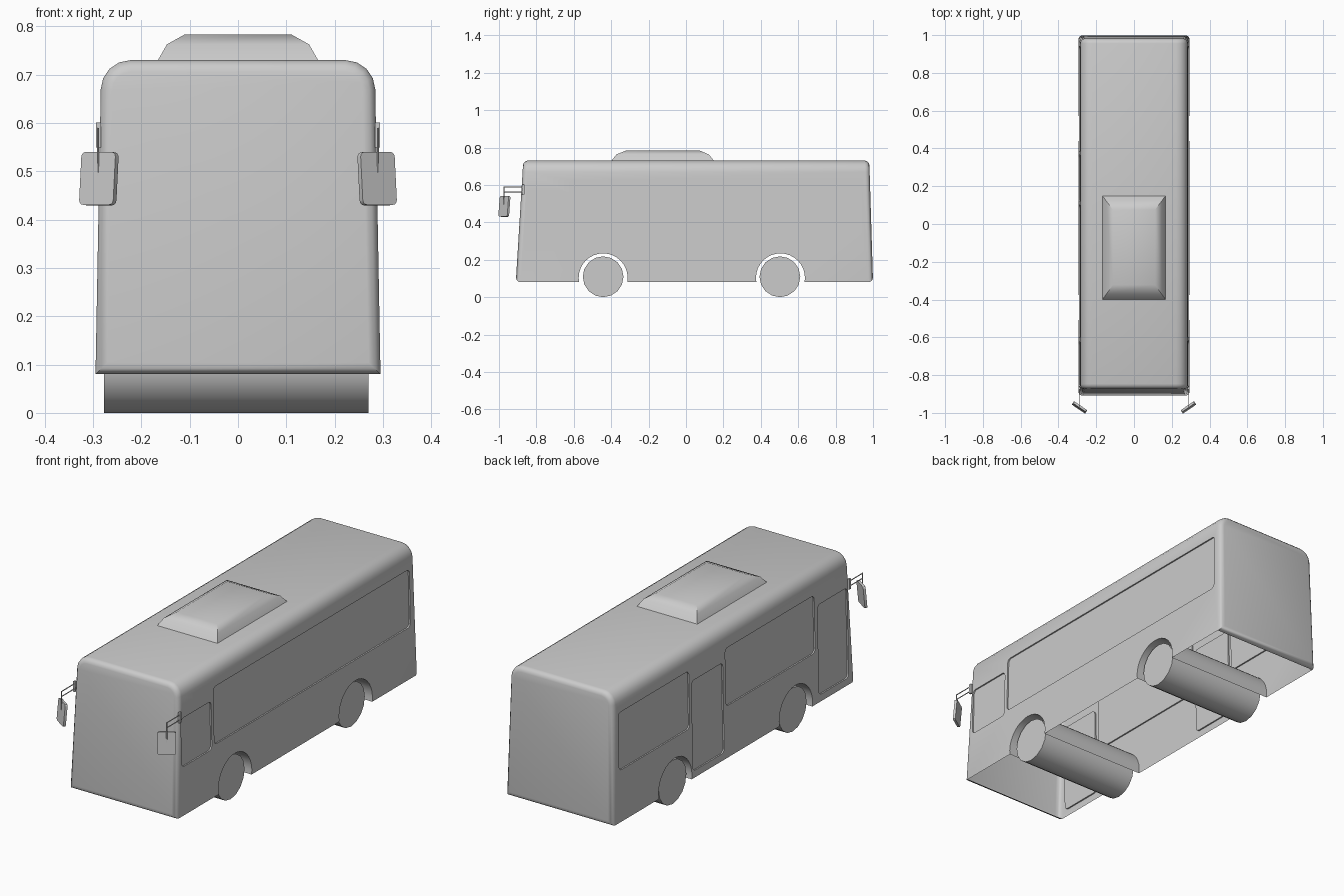
import bpy, bmesh, math
from mathutils import Matrix, Vector

if "Cube" in bpy.data.objects:
    bpy.data.objects.remove(bpy.data.objects["Cube"])


def new_object(name, bm, smooth=30):
    bmesh.ops.recalc_face_normals(bm, faces=bm.faces[:])
    mesh = bpy.data.meshes.new(name)
    bm.to_mesh(mesh)
    bm.free()
    ob = bpy.data.objects.new(name, mesh)
    bpy.context.collection.objects.link(ob)
    if smooth:
        make_smooth(ob, smooth)
    return ob


def make_smooth(ob, angle):
    bpy.ops.object.select_all(action='DESELECT')
    ob.select_set(True)
    bpy.context.view_layer.objects.active = ob
    bpy.ops.object.shade_smooth_by_angle(angle=math.radians(angle))


def loft(rings):
    """Closed solid through rings with equal point counts."""
    bm = bmesh.new()
    loops = [[bm.verts.new(p) for p in ring] for ring in rings]
    n = len(loops[0])
    for a, b in zip(loops, loops[1:]):
        for i in range(n):
            j = (i + 1) % n
            bm.faces.new((a[i], a[j], b[j], b[i]))
    bm.faces.new(loops[0][::-1])
    bm.faces.new(loops[-1])
    return bm


def rect(x, y0, y1, z):
    return [(-x, y0, z), (x, y0, z), (x, y1, z), (-x, y1, z)]


def rounded(a0, a1, b0, b1, r, seg=4):
    pts = []
    for k, (a, b) in enumerate([(a1 - r, b1 - r), (a0 + r, b1 - r),
                                (a0 + r, b0 + r), (a1 - r, b0 + r)]):
        for i in range(seg + 1):
            t = math.pi / 2 * (k + i / seg)
            pts.append((a + r * math.cos(t), b + r * math.sin(t)))
    return pts


def rod(bm, p, q, r):
    p, q = Vector(p), Vector(q)
    d = q - p
    m = Matrix.Translation((p + q) / 2) @ d.to_track_quat('Z', 'Y').to_matrix().to_4x4()
    bmesh.ops.create_cone(bm, cap_ends=True, segments=6, radius1=r, radius2=r,
                          depth=d.length, matrix=m)


def box(bm, size, matrix):
    res = bmesh.ops.create_cube(bm, size=1, matrix=matrix @ Matrix.Diagonal((*size, 1)))
    return res['verts']


def wall_x(z):
    return 0.295 - 0.012 * (z - 0.08) / 0.65


# Body: tapered block, large roof radius, smaller front and rear edge radius
bm = loft([rect(0.295, -0.91, 1.0, 0.08), rect(0.283, -0.87, 0.98, 0.73)])
roof = [e for e in bm.edges if all(v.co.z > 0.7 for v in e.verts)
        and abs(e.verts[0].co.y - e.verts[1].co.y) > 1]
bmesh.ops.bevel(bm, geom=roof, offset=0.06, segments=4, profile=0.5, affect='EDGES')
ends = [e for e in bm.edges if abs(e.verts[0].co.y - e.verts[1].co.y) < 0.5]
bmesh.ops.bevel(bm, geom=ends, offset=0.024, segments=3, profile=0.5,
                affect='EDGES', clamp_overlap=False)
body = new_object("bus_body", bm, 0)


def cut(bm_cutter):
    cutter = new_object("cutter", bm_cutter, 0)
    cutter.hide_render = True
    mod = body.modifiers.new("cut", 'BOOLEAN')
    mod.operation = 'DIFFERENCE'
    mod.solver = 'EXACT'
    mod.object = cutter
    bpy.context.view_layer.objects.active = body
    bpy.ops.object.modifier_apply(modifier=mod.name)
    bpy.data.objects.remove(cutter)


# Wheel arches cut right across the body
for y in (-0.443, 0.505):
    c = bmesh.new()
    bmesh.ops.create_cone(c, cap_ends=True, segments=32, radius1=0.131, radius2=0.131, depth=1,
                          matrix=Matrix.Translation((0, y, 0.103)) @ Matrix.Rotation(math.pi / 2, 4, 'Y'))
    cut(c)

# Recessed windows and doors: side, y range, z range
for side, y0, y1, z0, z1 in [
        (1, -0.857, -0.62, 0.32, 0.56), (1, -0.60, 0.94, 0.335, 0.62),
        (-1, -0.857, -0.625, 0.115, 0.56), (-1, -0.60, 0.10, 0.335, 0.62),
        (-1, 0.12, 0.365, 0.115, 0.56), (-1, 0.385, 0.94, 0.335, 0.62)]:
    outline = rounded(y0, y1, z0, z1, 0.02)
    cut(loft([[(side * (wall_x(z) - 0.007), y, z) for y, z in outline],
              [(side * (wall_x(z) + 0.05), y, z) for y, z in outline]]))

# Open underside
bm = bmesh.new()
bm.from_mesh(body.data)
floor = [f for f in bm.faces if f.normal.z < -0.99 and f.calc_center_median().z < 0.085]
bmesh.ops.delete(bm, geom=floor, context='FACES')
bm.to_mesh(body.data)
bm.free()
make_smooth(body, 35)

# Roof unit
new_object("roof_unit", loft([rect(0.167, -0.40, 0.15, 0.728),
                              rect(0.147, -0.372, 0.122, 0.763),
                              rect(0.111, -0.322, 0.075, 0.783)]), 35)

# Wheels: one full-width roller per axle
for name, y in (("front_wheels", -0.443), ("rear_wheels", 0.502)):
    bm = bmesh.new()
    bmesh.ops.create_cone(bm, cap_ends=True, segments=16, radius1=0.109, radius2=0.109, depth=0.547,
                          matrix=Matrix.Translation((-0.0035, y, 0.109)) @ Matrix.Rotation(math.pi / 2, 4, 'Y'))
    new_object(name, bm)

# Mirrors on both sides
for name, s in (("right_mirror", 1), ("left_mirror", -1)):
    bm = bmesh.new()
    verts = box(bm, (0.085, 0.012, 0.11),
                Matrix.Translation((s * 0.288, -0.971, 0.485))
                @ Matrix.Rotation(s * math.radians(34), 4, 'Z')
                @ Matrix.Rotation(math.radians(-5), 4, 'X'))
    corners = [e for e in bm.edges if abs(e.verts[0].co.z - e.verts[1].co.z) < 0.02
               and math.dist(e.verts[0].co, e.verts[1].co) < 0.02]
    bmesh.ops.bevel(bm, geom=corners, offset=0.01, segments=3, profile=0.5, affect='EDGES')
    new_object(name, bm)
    arm = bmesh.new()
    box(arm, (0.010, 0.012, 0.052), Matrix.Translation((s * 0.289, -0.870, 0.575)))
    for z in (0.563, 0.588):
        rod(arm, (s * 0.29, -0.870, z), (s * 0.29, -0.975, z), 0.0025)
    rod(arm, (s * 0.29, -0.974, 0.59), (s * 0.29, -0.974, 0.49), 0.0025)
    new_object(name + "_arm", arm)
